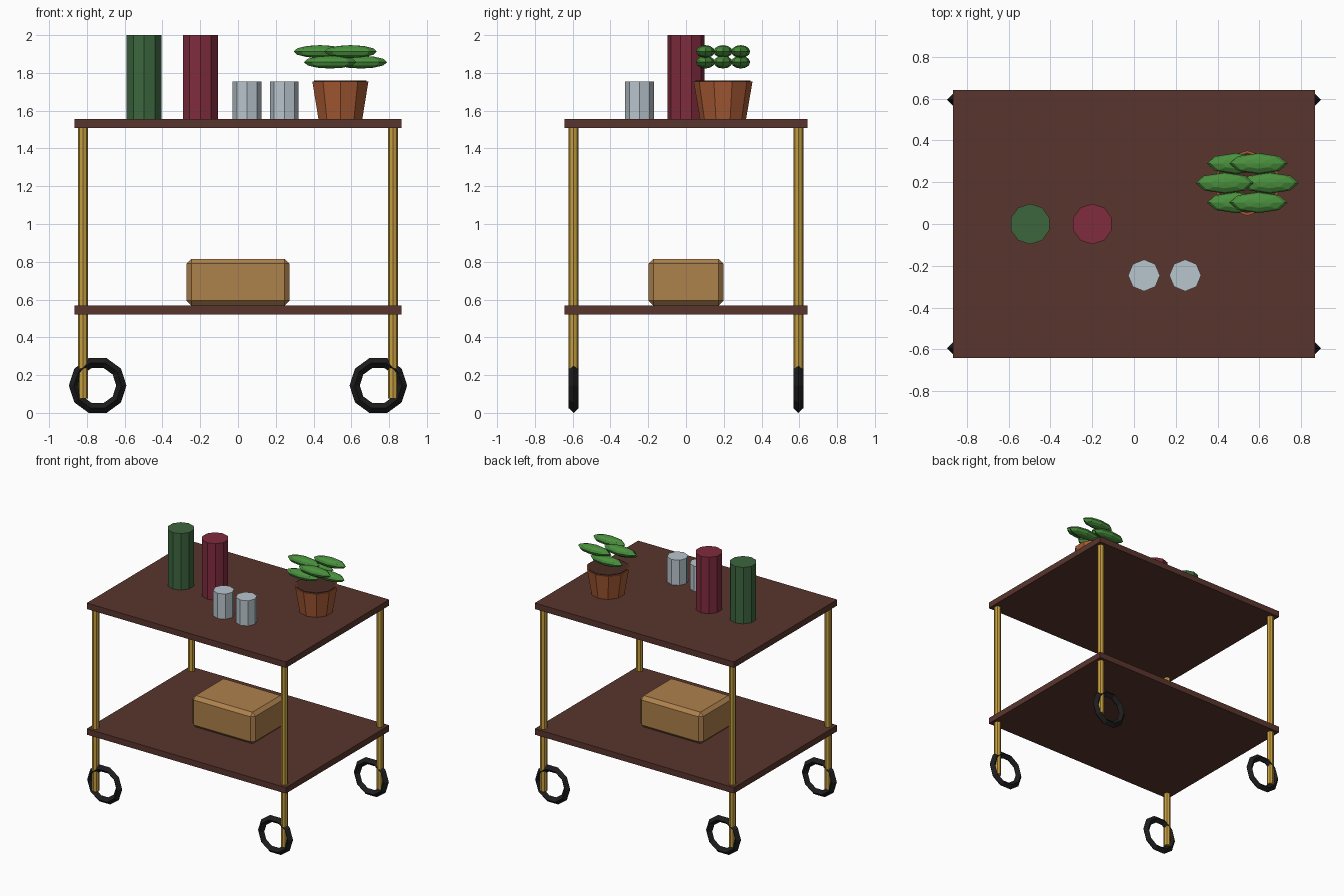
import bpy, bmesh, math
from mathutils import Matrix, Vector

if "Cube" in bpy.data.objects:
    bpy.data.objects.remove(bpy.data.objects["Cube"])


def material(name, rgb):
    m = bpy.data.materials.new(name)
    m.diffuse_color = (*rgb, 1)
    m.use_nodes = True
    m.node_tree.nodes["Principled BSDF"].inputs["Base Color"].default_value = m.diffuse_color
    return m


WOOD = material("dark_wood", (0.100, 0.036, 0.027))
GOLD = material("gold_metal", (0.56, 0.34, 0.050))
RUBBER = material("black_rubber", (0.012, 0.012, 0.012))
GREEN = material("bottle_green", (0.045, 0.133, 0.048))
RED = material("wine_red", (0.216, 0.025, 0.048))
GLASS = material("pale_glass", (0.48, 0.56, 0.61))
CLAY = material("terracotta", (0.39, 0.105, 0.034))
SOIL = material("soil", (0.070, 0.026, 0.018))
LEAF = material("leaf_green", (0.068, 0.28, 0.047))
TAN = material("tan_box", (0.42, 0.22, 0.072))


def finish(name, bm, mat, loc):
    bmesh.ops.recalc_face_normals(bm, faces=bm.faces[:])
    me = bpy.data.meshes.new(name)
    bm.to_mesh(me)
    bm.free()
    me.materials.append(mat)
    ob = bpy.data.objects.new(name, me)
    ob.location = loc
    bpy.context.collection.objects.link(ob)
    return ob


def box(name, x, y, z0, z1, mat, bevel=0):
    bm = bmesh.new()
    bmesh.ops.create_cube(bm, size=1)
    bmesh.ops.scale(bm, vec=(x, y, z1 - z0), verts=bm.verts[:])
    if bevel:
        bmesh.ops.bevel(bm, geom=bm.edges[:], offset=bevel, segments=1, affect='EDGES')
    return finish(name, bm, mat, (0, 0, (z0 + z1) / 2))


def cylinder(name, x, y, z0, z1, r0, r1, sides, mat):
    bm = bmesh.new()
    bmesh.ops.create_cone(bm, cap_ends=True, segments=sides,
                          radius1=r0, radius2=r1, depth=z1 - z0)
    # put a corner on the y axis
    turn = Matrix.Rotation(math.pi / 2, 3, 'Z') if abs(max(v.co.y for v in bm.verts) - max(r0, r1)) > 1e-4 else Matrix.Identity(3)
    bmesh.ops.rotate(bm, matrix=turn, verts=bm.verts[:])
    return finish(name, bm, mat, (x, y, (z0 + z1) / 2))


def wheel(name, x, y, z, major, minor, mat, n=10, m=4):
    bm = bmesh.new()
    rings = []
    for i in range(n):
        a = 2 * math.pi * i / n
        ring = []
        for j in range(m):
            b = 2 * math.pi * j / m
            r = major + minor * math.cos(b)
            ring.append(bm.verts.new((r * math.cos(a), minor * math.sin(b), r * math.sin(a))))
        rings.append(ring)
    for i in range(n):
        p, q = rings[i], rings[(i + 1) % n]
        for j in range(m):
            k = (j + 1) % m
            bm.faces.new((p[j], p[k], q[k], q[j]))
    return finish(name, bm, mat, (x, y, z))


# shelves
box("lower_shelf", 1.732, 1.284, 0.521, 0.568, WOOD)
box("upper_shelf", 1.732, 1.284, 1.509, 1.556, WOOD)

# posts and wheels at the four corners
for sx, side in ((-1, "left"), (1, "right")):
    for sy, end in ((-1, "front"), (1, "back")):
        cylinder(f"{end}_{side}_post", sx * 0.82, sy * 0.595, 0.077, 1.555,
                 0.026, 0.026, 8, GOLD)
        wheel(f"{end}_{side}_wheel", sx * 0.743, sy * 0.595, 0.145, 0.1255, 0.027, RUBBER)

# storage box on the lower shelf
box("storage_box", 0.546, 0.398, 0.568, 0.816, TAN, 0.026)

# bottles and glasses
cylinder("green_bottle", -0.497, 0, 1.555, 2.0, 0.097, 0.097, 10, GREEN)
cylinder("red_bottle", -0.199, 0, 1.555, 2.0, 0.097, 0.097, 10, RED)
for i, x in enumerate((0.048, 0.245)):
    cylinder(f"glass_{i + 1}", x, -0.246, 1.555, 1.754, 0.076, 0.076, 8, GLASS)

# plant pot with soil
PX, PY = 0.542, 0.196
cylinder("plant_pot", PX, PY, 1.555, 1.754, 0.122, 0.156, 10, CLAY)
cylinder("pot_soil", PX, PY, 1.735, 1.76, 0.146, 0.146, 10, SOIL)

# six leaves in a ring, alternating low and high
for i in range(6):
    a = i * math.pi / 3
    bm = bmesh.new()
    bmesh.ops.create_uvsphere(bm, u_segments=8, v_segments=6, radius=1)
    bmesh.ops.scale(bm, vec=(0.139, 0.05, 0.034), verts=bm.verts[:])
    finish(f"leaf_{i + 1}", bm, LEAF,
           (PX + 0.108 * math.cos(a), PY + 0.108 * math.sin(a), 1.913 if i % 2 else 1.857))
